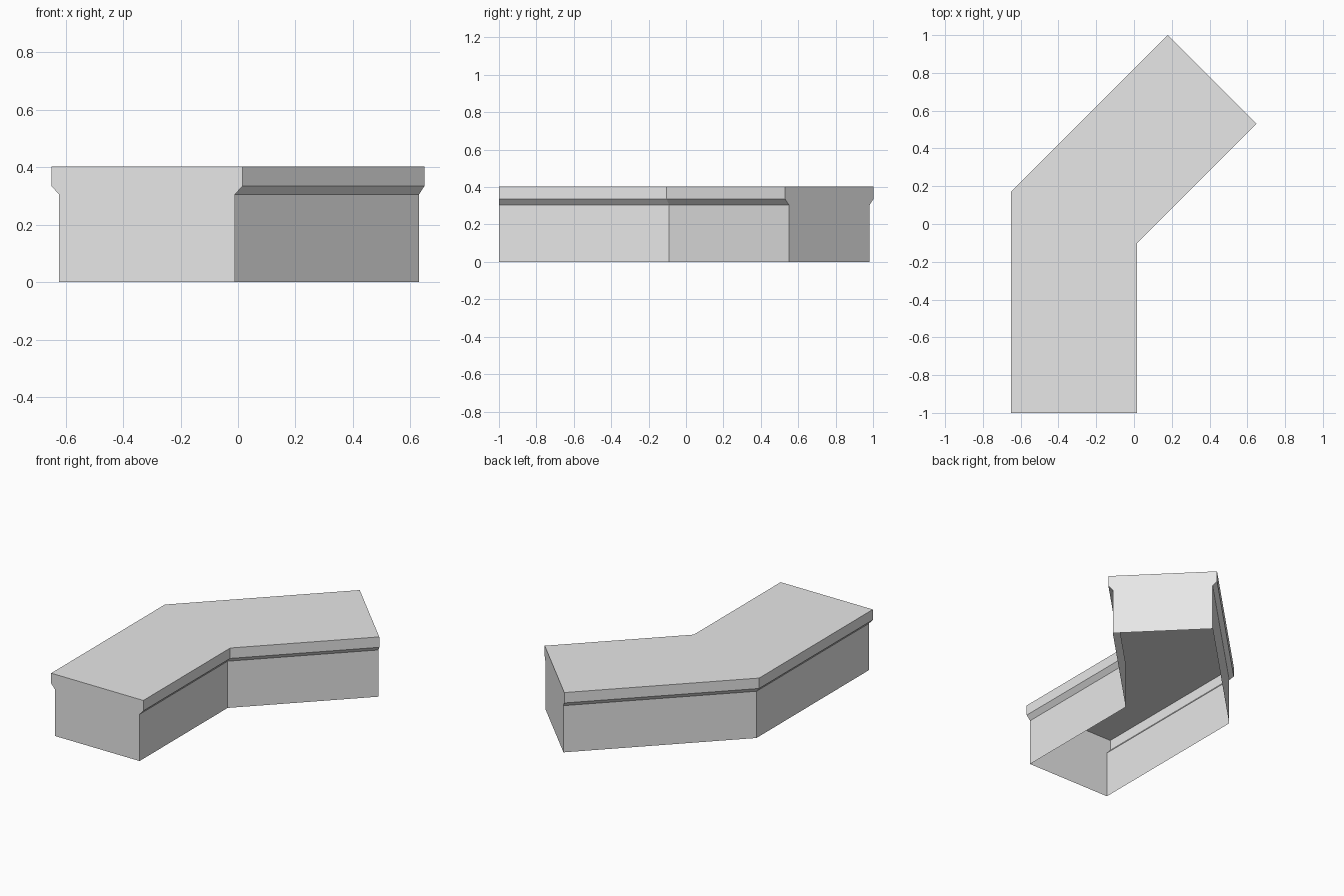
import bpy
import bmesh
import math
from mathutils import Vector

cube = bpy.data.objects.get("Cube")
if cube:
    bpy.data.objects.remove(cube, do_unlink=True)

# Single grey material
grey = bpy.data.materials.new("light_grey")
grey.use_nodes = True
colour = (0.8, 0.8, 0.8, 1.0)
grey.diffuse_color = colour
grey.node_tree.nodes["Principled BSDF"].inputs["Base Color"].default_value = colour

# Cross-section: plain wall, sloped underside of the lip, upright lip, flat top
WALL, LIP = 0.306, 0.333
half = [(WALL, 0.0), (WALL, 0.305), (LIP, 0.335), (LIP, 0.403)]
profile = [(-s, z) for s, z in half] + half[::-1]

# Centre line: straight leg, mitred 45 degree bend, diagonal leg
bend_x, bend_y, leg = -0.317, 0.035, 0.731
c = math.sqrt(0.5)
stations = [
    (Vector((bend_x, -1.0)), Vector((1, 0))),
    (Vector((bend_x, bend_y)), Vector((1, -math.tan(math.pi / 8)))),
    (Vector((bend_x + leg, bend_y + leg)), Vector((c, -c))),
]

# Sweep the section along the centre line; open underneath, closed at both ends
bm = bmesh.new()
rings = []
for centre, across in stations:
    rings.append([bm.verts.new((*(centre + across * s), z)) for s, z in profile])
for a, b in zip(rings, rings[1:]):
    for i in range(len(profile) - 1):
        bm.faces.new((a[i], a[i + 1], b[i + 1], b[i]))
bm.faces.new(rings[0][::-1])
bm.faces.new(rings[-1])

mesh = bpy.data.meshes.new("angled_counter")
bm.to_mesh(mesh)
bm.free()
mesh.materials.append(grey)
counter = bpy.data.objects.new("angled_counter", mesh)
bpy.context.collection.objects.link(counter)
